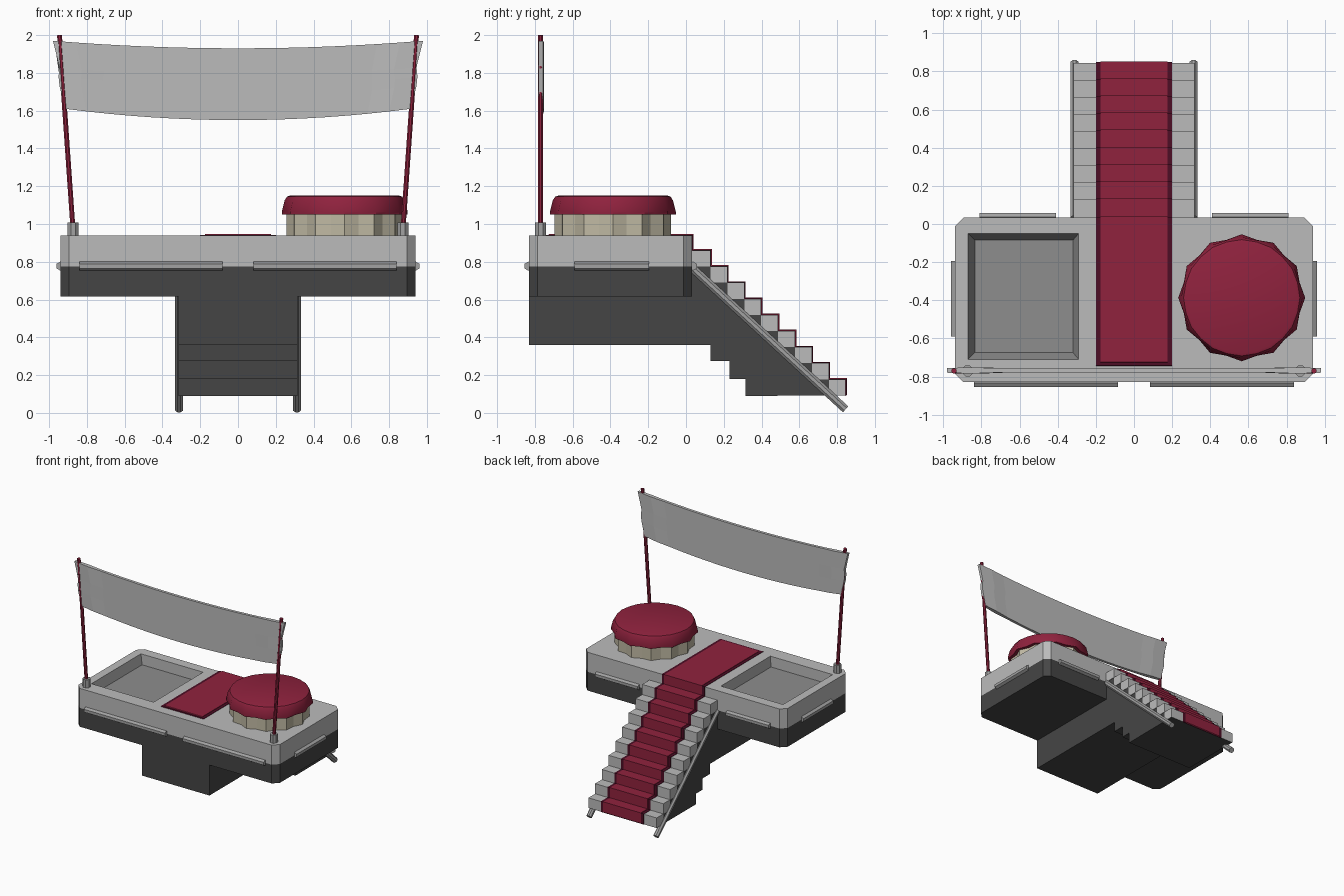
import bpy, bmesh, math
from mathutils import Vector

if "Cube" in bpy.data.objects:
    bpy.data.objects.remove(bpy.data.objects["Cube"])


def mat(name, r, g, b):
    m = bpy.data.materials.new(name)
    m.diffuse_color = (r, g, b, 1)
    m.use_nodes = True
    m.node_tree.nodes["Principled BSDF"].inputs["Base Color"].default_value = m.diffuse_color
    return m


LIGHT = mat("light grey", .50, .50, .50)
STEEL = mat("steel grey", .36, .36, .36)
MID = mat("basin grey", .27, .27, .27)
DARK = mat("charcoal", .06, .06, .06)
RED = mat("carpet red", .28, .016, .048)
DEEP = mat("deep red", .075, .004, .018)
CREAM = mat("cream", .53, .49, .37)


def make(name, bm, *mats):
    bmesh.ops.recalc_face_normals(bm, faces=bm.faces)
    me = bpy.data.meshes.new(name)
    bm.to_mesh(me)
    bm.free()
    for m in mats:
        me.materials.append(m)
    ob = bpy.data.objects.new(name, me)
    bpy.context.collection.objects.link(ob)
    return ob


def loft(name, rings, *mats):
    """Closed solid through a list of equal-length vertex rings."""
    bm = bmesh.new()
    vr = [[bm.verts.new(p) for p in r] for r in rings]
    n = len(vr[0])
    for a, b in zip(vr, vr[1:]):
        for i in range(n):
            bm.faces.new((a[i], a[(i + 1) % n], b[(i + 1) % n], b[i]))
    bm.faces.new(vr[0])
    bm.faces.new(vr[-1])
    return make(name, bm, *mats)


def side_prism(name, profile, w, m):
    """Extrude a (y, z) profile from x=-w to x=w."""
    return loft(name, [[(x, y, z) for y, z in profile] for x in (-w, w)], m)


def rod(name, a, b, r, m, sides=8):
    a, b = Vector(a), Vector(b)
    q = (b - a).to_track_quat('Z', 'Y')
    ring = [q @ Vector((r * math.cos(t), r * math.sin(t), 0))
            for t in ((i + .5) * math.tau / sides for i in range(sides))]
    return loft(name, [[p + v for v in ring] for p in (a, b)], m)


def slab(x, y0, y1, c, z):
    return [(-x + c, y0, z), (x - c, y0, z), (x, y0 + c, z), (x, y1 - c, z),
            (x - c, y1, z), (-x + c, y1, z), (-x, y1 - c, z), (-x, y0 + c, z)]


def rect(x0, x1, y0, y1, z):
    return [(x0, y0, z), (x1, y0, z), (x1, y1, z), (x0, y1, z)]


# Platform: dark lower half, light upper half with a sunken basin
loft("platform_base", [slab(.94, -.83, .033, .045, z) for z in (.617, .775)], DARK)
deck = loft("platform_deck", [slab(.94, -.83, .033, .045, z) for z in (.775, .94)], LIGHT, MID)
cutter = loft("basin_cutter", [rect(-.835, -.32, -.675, -.085, .87),
                               rect(-.87, -.29, -.71, -.05, .94),
                               rect(-.87, -.29, -.71, -.05, 1.0)], LIGHT, MID)
for p in cutter.data.polygons:
    p.material_index = 1
cutter.hide_render = True
cutter.hide_set(True)
cut = deck.modifiers.new("basin", 'BOOLEAN')
cut.object, cut.operation, cut.solver = cutter, 'DIFFERENCE', 'EXACT'

# Stairs: light step blocks on a dark support
DY, DZ, N = .0895, .0853, 9
steps = [(.04 + DY * i, .86 - DZ * i) for i in range(N)]
for i, (y, z) in enumerate(steps):
    side_prism(f"step_{i + 1}", [(y - .007 * (i == 0), z), (y + DY, z),
                                 (y + DY, z - DZ), (y - .007 * (i == 0), z - DZ)], .318, LIGHT)
under = [(-.83, .62), (-.83, .36), (.13, .36), (.13, .275), (.23, .275),
         (.23, .18), (.315, .18), (.315, .09), (steps[-1][0] + DY, .088)]
for y, z in reversed(steps[:]):
    under += [(y + DY, z - DZ), (y, z - DZ)]
del under[8]
under += [(.03, steps[0][1] - DZ), (.03, .62)]
side_prism("stair_support", under, .315, DARK)

# Carpet running over the deck and down the stairs, with deep red borders
path = [(-.745, .94), (.033, .94)]
for y, z in steps:
    path += [(path[-1][0], z), (y + DY, z)]
path.append((path[-1][0], .09))
for name, w, d, m in (("carpet_border", .2, .003, DEEP), ("carpet", .175, .007, RED)):
    start = path if m is DEEP else [(-.73, .94)] + path[1:]
    side_prism(name, [(y + d, z + d) for y, z in start] + start[::-1], w, m)

# Stair rails, pole sockets and poles on both sides
for s, n in ((-1, "left"), (1, "right")):
    rod(f"stair_rail_{n}", (s * .312, .03, .77), (s * .312, .845, .019), .023, STEEL)
    rod(f"pole_socket_{n}", (s * .873, -.77, .935), (s * .873, -.77, 1.008), .031, STEEL)
    rod(f"pole_{n}", (s * .872, -.77, .95), (s * .945, -.77, 2.0), .014, RED)
    # Trim bars around the platform edge
    rod(f"front_trim_{n}", (s * .083, -.835, .777), (s * .838, -.835, .777), .024, STEEL, 6)
    rod(f"back_trim_{n}", (s * .41, .037, .777), (s * .81, .037, .777), .024, STEEL, 6)
    rod(f"side_trim_{n}", (s * .94, -.59, .777), (s * .94, -.195, .777), .024, STEEL, 6)

# Sagging banner, thicker where it wraps round the poles
EDGE = [(1.61, .915), (1.67, .93), (1.73, .945), (1.78, .95), (1.83, .945), (1.90, .962), (1.97, .98)]
rings = []
for i in range(17):
    u = -1 + i / 8
    half = .012 + .009 * max(0, abs(u) - .75) * 4 * (abs(u) < .95)
    pts = []
    for z, w in EDGE:
        sag = (.06 - .02 * (z - 1.61) / .36) * (1 - u * u)
        pts.append((u * w, z - sag))
    rings.append([(x, -.768 - half, z) for x, z in pts] +
                 [(x, -.768 + half, z) for x, z in reversed(pts)])
loft("banner", rings, LIGHT)


# Round fluted seat with a scalloped lid
def flute(r_out, r_in, z, n=24):
    return [(.565 + r * math.cos(t), -.387 + r * math.sin(t), z)
            for r, t in ((r_in if i % 2 else r_out, i * math.tau / n) for i in range(n))]


loft("drum_base", [flute(.308, .283, .935), flute(.308, .283, 1.06)], CREAM)
lid = loft("drum_lid", [flute(.333, .312, 1.05), flute(.333, .314, 1.065),
                        flute(.318, .312, 1.125), flute(.305, .303, 1.145),
                        flute(.29, .29, 1.15)], RED)
bpy.context.view_layer.objects.active = lid
lid.select_set(True)
bpy.ops.object.shade_smooth_by_angle(angle=math.radians(40))
